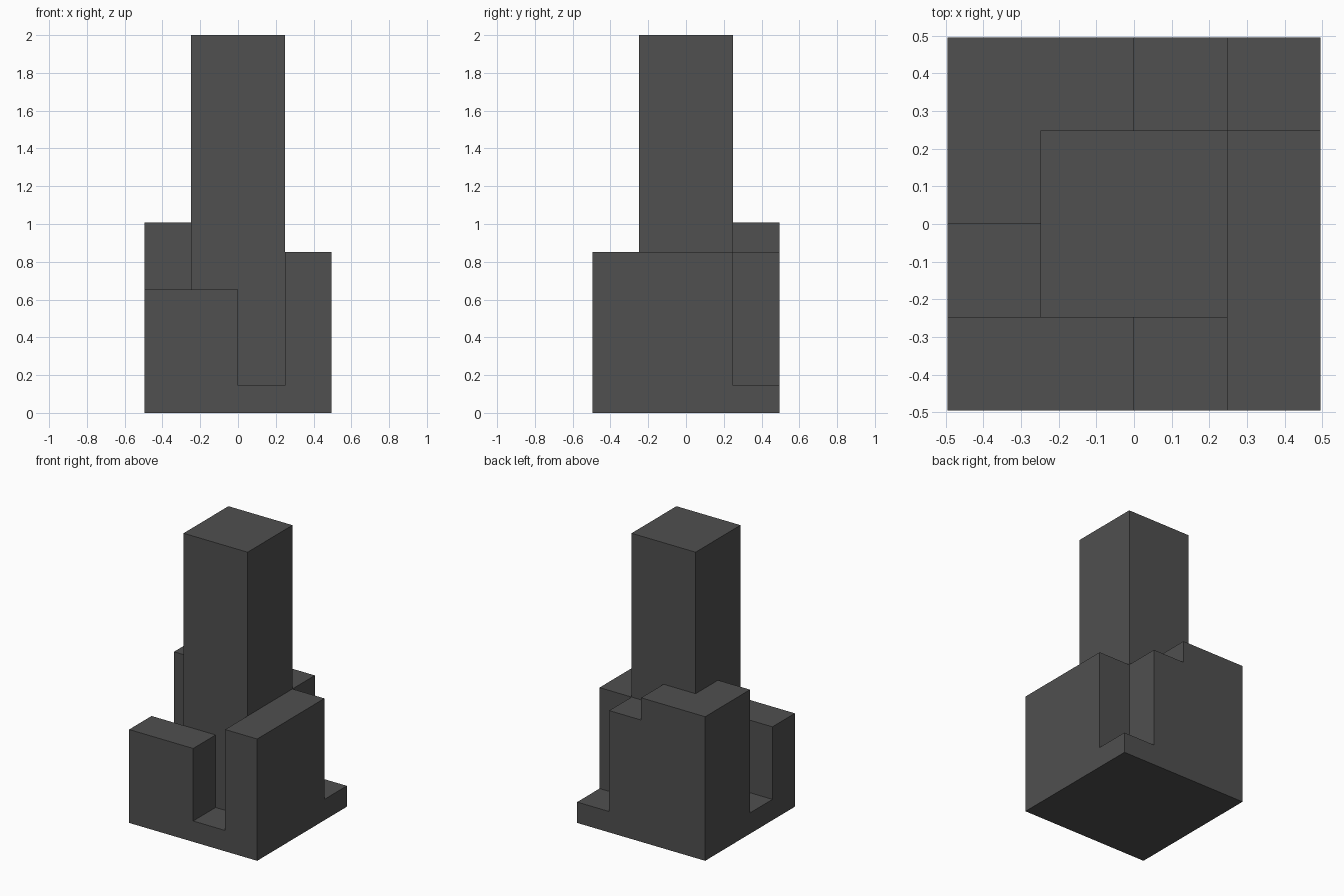
import bpy
import bmesh

cube = bpy.data.objects.get("Cube")
if cube:
    bpy.data.objects.remove(cube, do_unlink=True)

GREY = (0.08, 0.08, 0.08, 1)
mat = bpy.data.materials.new("dark_grey")
mat.use_nodes = True
mat.diffuse_color = GREY
mat.node_tree.nodes["Principled BSDF"].inputs["Base Color"].default_value = GREY

U = 0.248       # plan module: the footprint is four modules square
BASE = 0.146    # top of the base plate


def prism(name, outline, bottom, top):
    """Extrude a counter-clockwise plan outline, given in modules."""
    bm = bmesh.new()
    face = bm.faces.new([bm.verts.new((x * U, y * U, bottom)) for x, y in outline])
    up = bmesh.ops.extrude_face_region(bm, geom=[face])["geom"]
    verts = [v for v in up if isinstance(v, bmesh.types.BMVert)]
    bmesh.ops.translate(bm, verts=verts, vec=(0, 0, top - bottom))
    bmesh.ops.recalc_face_normals(bm, faces=bm.faces)
    mesh = bpy.data.meshes.new(name)
    bm.to_mesh(mesh)
    bm.free()
    mesh.materials.append(mat)
    obj = bpy.data.objects.new(name, mesh)
    bpy.context.collection.objects.link(obj)
    return obj


def box(x0, y0, x1, y1):
    return [(x0, y0), (x1, y0), (x1, y1), (x0, y1)]


# Square base plate and central tower
prism("base_plate", box(-2, -2, 2, 2), 0, BASE)
prism("tower", box(-1, -1, 1, 1), BASE, 2.0)

# Lower blocks wrapped around the tower
prism("front_block", box(-2, -2, 0, -1), BASE, 0.654)
prism("side_block", box(1, -2, 2, 1), BASE, 0.853)
prism("back_block", box(0, 1, 1, 2), BASE, 0.853)

# Tallest wing folds around the back corner
corner = [(-2, 0), (-1, 0), (-1, 1), (0, 1), (0, 2), (-2, 2)]
prism("corner_wing", corner, BASE, 1.009)
